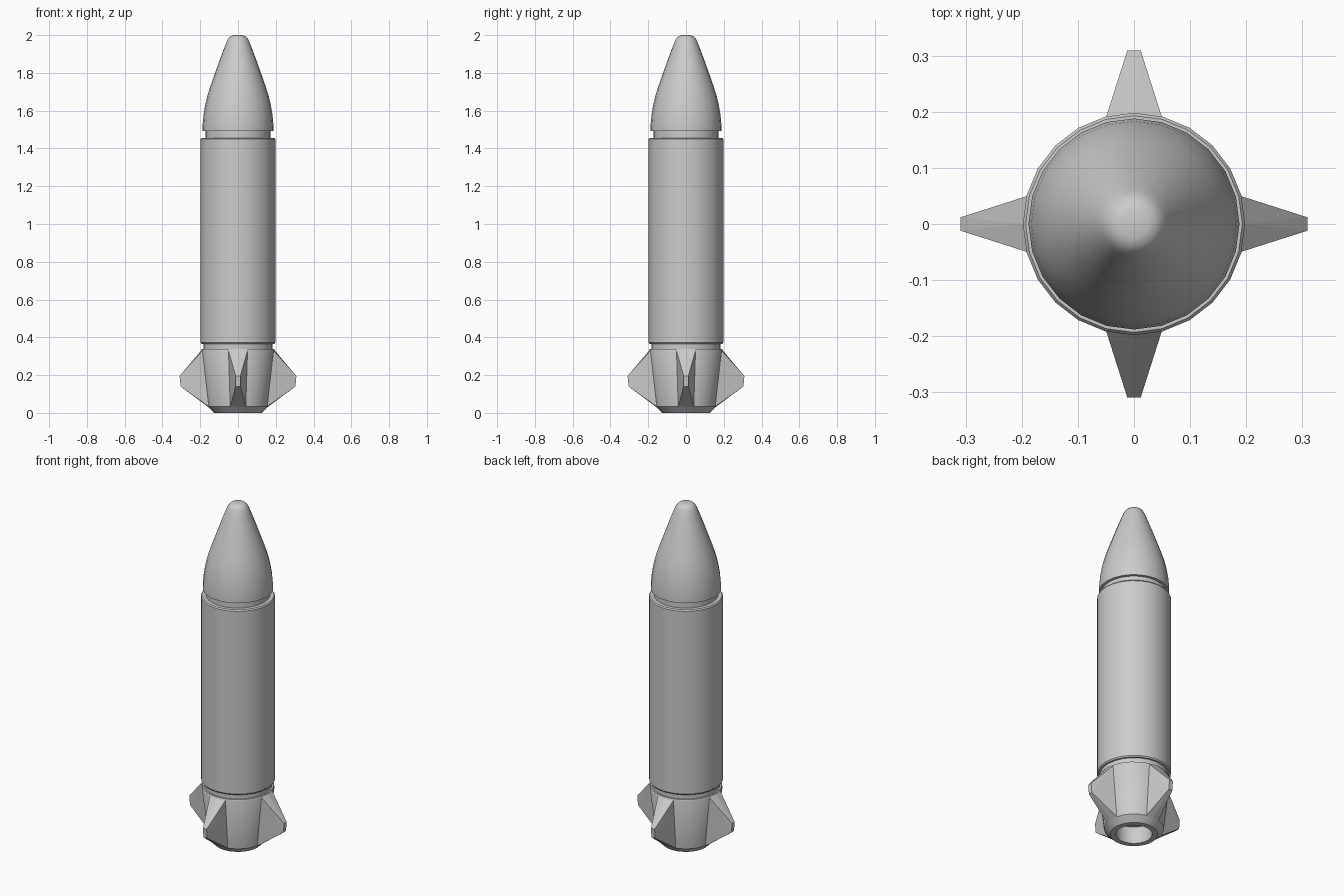
import bpy, bmesh
from math import sin, cos, pi, radians

if "Cube" in bpy.data.objects:
    bpy.data.objects.remove(bpy.data.objects["Cube"])

SIDES = 24


def finish(name, bm, smooth=True):
    me = bpy.data.meshes.new(name)
    bm.to_mesh(me)
    bm.free()
    ob = bpy.data.objects.new(name, me)
    bpy.context.collection.objects.link(ob)
    if smooth:
        bpy.ops.object.select_all(action='DESELECT')
        ob.select_set(True)
        bpy.context.view_layer.objects.active = ob
        bpy.ops.object.shade_smooth_by_angle(angle=radians(30))
    return ob


def lathe(name, profile):
    """Revolve (radius, z) points, listed from bottom to top."""
    bm = bmesh.new()
    rings = [[bm.verts.new((r * cos(2 * pi * j / SIDES), r * sin(2 * pi * j / SIDES), z))
              for j in range(SIDES)] for r, z in profile]
    for a, b in zip(rings, rings[1:]):
        for j in range(SIDES):
            k = (j + 1) % SIDES
            bm.faces.new((a[j], a[k], b[k], b[j]))
    bmesh.ops.remove_doubles(bm, verts=bm.verts, dist=1e-5)
    return finish(name, bm)


# Tail skirt with chamfered rim and recessed nozzle
lathe("tail_skirt", [(0, 0.10), (0.097, 0.10), (0.097, 0.0), (0.127, 0.0),
                     (0.160, 0.033), (0.195, 0.33), (0.192, 0.337), (0.183, 0.337)])
# Recessed lower collar
lathe("lower_collar", [(0.183, 0.337), (0.183, 0.366)])
# Main hull tube with small edge bevels
lathe("hull", [(0.183, 0.366), (0.193, 0.366), (0.198, 0.373),
               (0.198, 1.449), (0.193, 1.456), (0.172, 1.456)])
# Recessed upper collar
lathe("upper_collar", [(0.172, 1.456), (0.172, 1.492)])
# Nose cone
lathe("nose_cone", [(0.172, 1.492), (0.188, 1.492), (0.188, 1.52), (0.183, 1.575),
                    (0.174, 1.63), (0.162, 1.68), (0.146, 1.73), (0.126, 1.787),
                    (0.097, 1.868), (0.068, 1.945), (0.058, 1.970), (0.050, 1.984),
                    (0.038, 1.995), (0.024, 1.999), (0, 2.0)])

# Four wedge fins, each growing out of two skirt panels
for n, label in enumerate(("right", "back", "left", "front")):
    bm = bmesh.new()
    a = n * pi / 2
    for step in (-1, 0, 1):
        t = radians(15) * step
        pts = [(0.195 * cos(t), 0.195 * sin(t), 0.33),
               (0.160 * cos(t), 0.160 * sin(t), 0.033),
               (0.309, 0.012 * step, 0.195), (0.304, 0.012 * step, 0.14)]
        for x, y, z in pts:
            bm.verts.new((x * cos(a) - y * sin(a), x * sin(a) + y * cos(a), z))
    bmesh.ops.convex_hull(bm, input=bm.verts)
    bmesh.ops.recalc_face_normals(bm, faces=bm.faces)
    finish(label + "_fin", bm, smooth=False)
